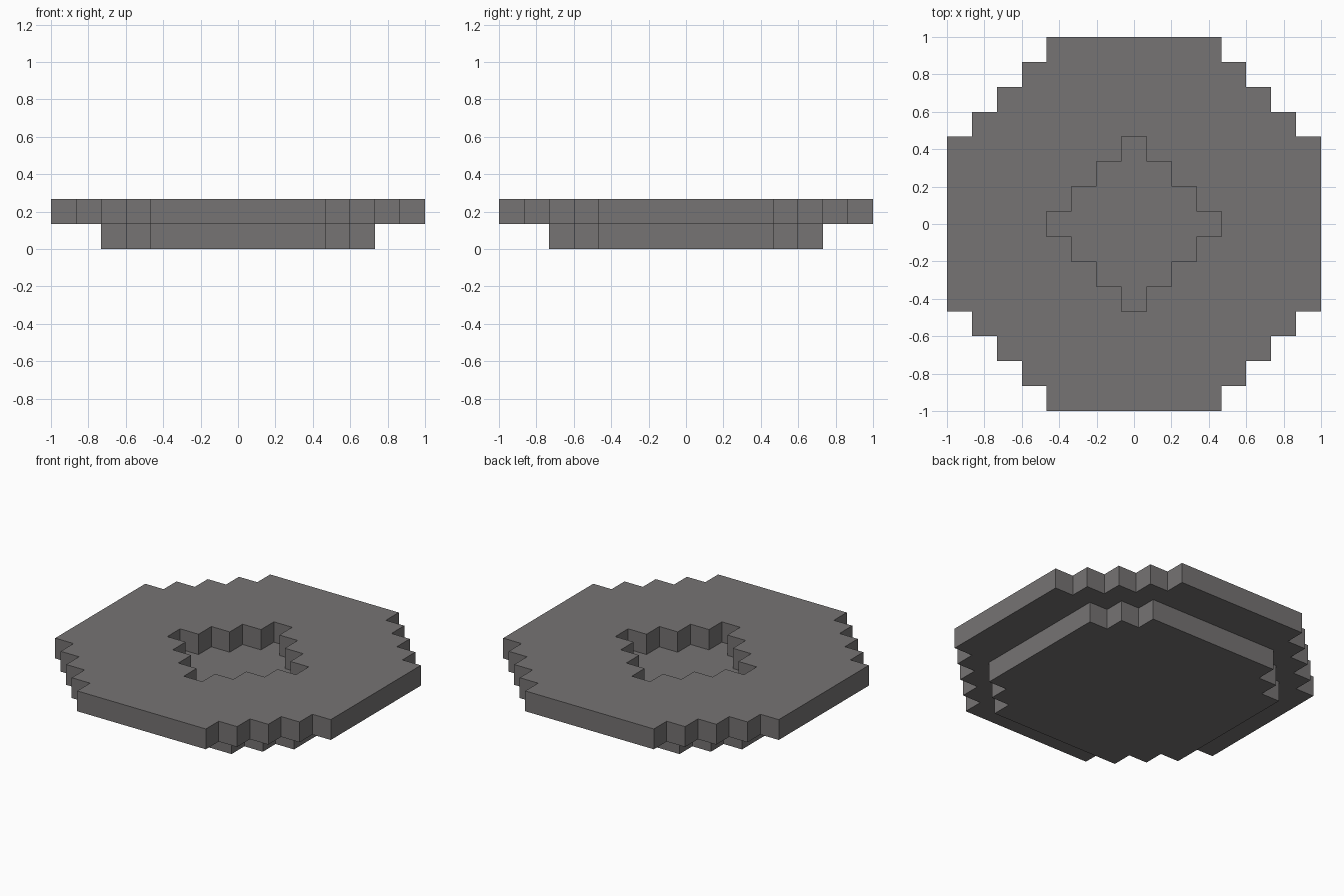
import bpy
import bmesh
from mathutils import Vector

cube = bpy.data.objects.get("Cube")
if cube:
    bpy.data.objects.remove(cube, do_unlink=True)

UNIT = 2 / 15  # the model is fifteen blocks wide

stone = bpy.data.materials.new("grey stone")
stone.use_nodes = True
colour = (0.18, 0.172, 0.172, 1)
stone.diffuse_color = colour
stone.node_tree.nodes["Principled BSDF"].inputs["Base Color"].default_value = colour


def stepped_disc(radius, corner, layer):
    """Blocks of a square whose corners are cut in single-block steps."""
    span = range(-radius, radius + 1)
    return {(x, y, layer) for x in span for y in span if abs(x) + abs(y) <= corner}


def build_blocks(name, blocks, solid):
    """Join the blocks into one shell, leaving out faces hidden by a neighbour."""
    bm = bmesh.new()
    for block in blocks:
        centre = Vector(block) + Vector((0, 0, 0.5))
        for axis in range(3):
            for sign in (-1, 1):
                normal = Vector((0, 0, 0))
                normal[axis] = sign
                if tuple(int(a + b) for a, b in zip(block, normal)) in solid:
                    continue
                u = Vector((0, 0, 0))
                u[(axis + 1) % 3] = 0.5
                v = normal.cross(u)
                mid = centre + normal / 2
                corners = (mid - u - v, mid + u - v, mid + u + v, mid - u + v)
                bm.faces.new([bm.verts.new(c * UNIT) for c in corners])
    bmesh.ops.remove_doubles(bm, verts=bm.verts, dist=0.001)
    mesh = bpy.data.meshes.new(name)
    bm.to_mesh(mesh)
    bm.free()
    mesh.materials.append(stone)
    obj = bpy.data.objects.new(name, mesh)
    bpy.context.collection.objects.link(obj)


# Solid base under a wider rim with a diamond-shaped pit
base = stepped_disc(5, 8, 0)
rim = stepped_disc(7, 10, 1) - stepped_disc(3, 3, 1)
solid = base | rim

build_blocks("lower_base", base, solid)
build_blocks("upper_rim", rim, solid)
